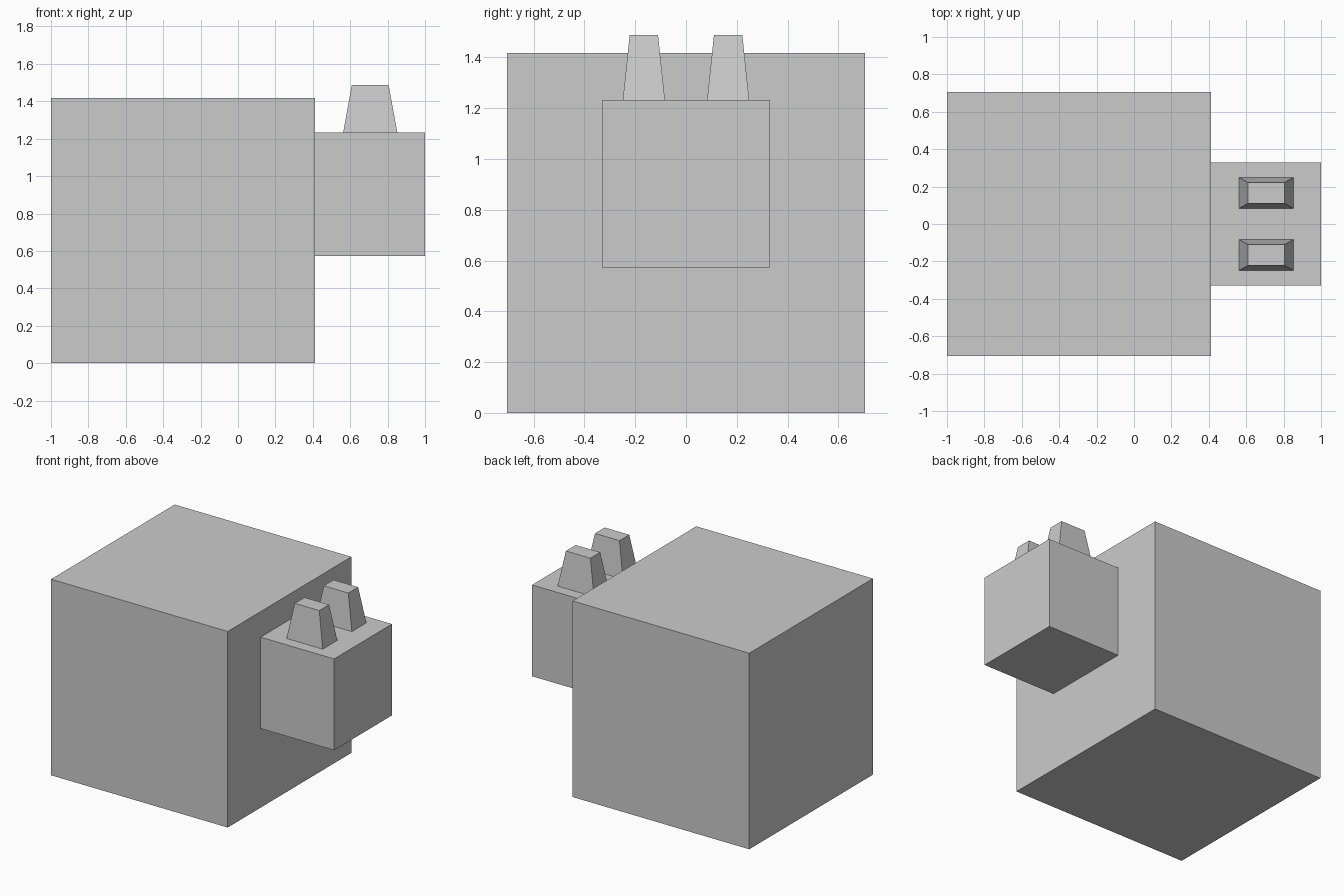
import bpy
import bmesh

if "Cube" in bpy.data.objects:
    bpy.data.objects.remove(bpy.data.objects["Cube"])


def block(name, center, base, top, z0, z1):
    """Four-sided block, optionally tapered from base size to top size."""
    bm = bmesh.new()
    bmesh.ops.create_cube(bm, size=1)
    for v in bm.verts:
        sx, sy = top if v.co.z > 0 else base
        v.co = (v.co.x * sx, v.co.y * sy, z1 if v.co.z > 0 else z0)
    mesh = bpy.data.meshes.new(name)
    bm.to_mesh(mesh)
    bm.free()
    obj = bpy.data.objects.new(name, mesh)
    obj.location = (center[0], center[1], 0)
    bpy.context.collection.objects.link(obj)
    return obj


# Body: large cube
block("body", (-0.294, 0), (1.412, 1.412), (1.412, 1.412), 0, 1.417)

# Head: smaller cube set slightly into the body
block("head", (0.67, 0), (0.66, 0.66), (0.66, 0.66), 0.572, 1.232)

# Ears: tapered pair on top of the head
for side, y in (("right", -0.166), ("left", 0.166)):
    block(side + "_ear", (0.707, y), (0.29, 0.166), (0.196, 0.112), 1.232, 1.488)
